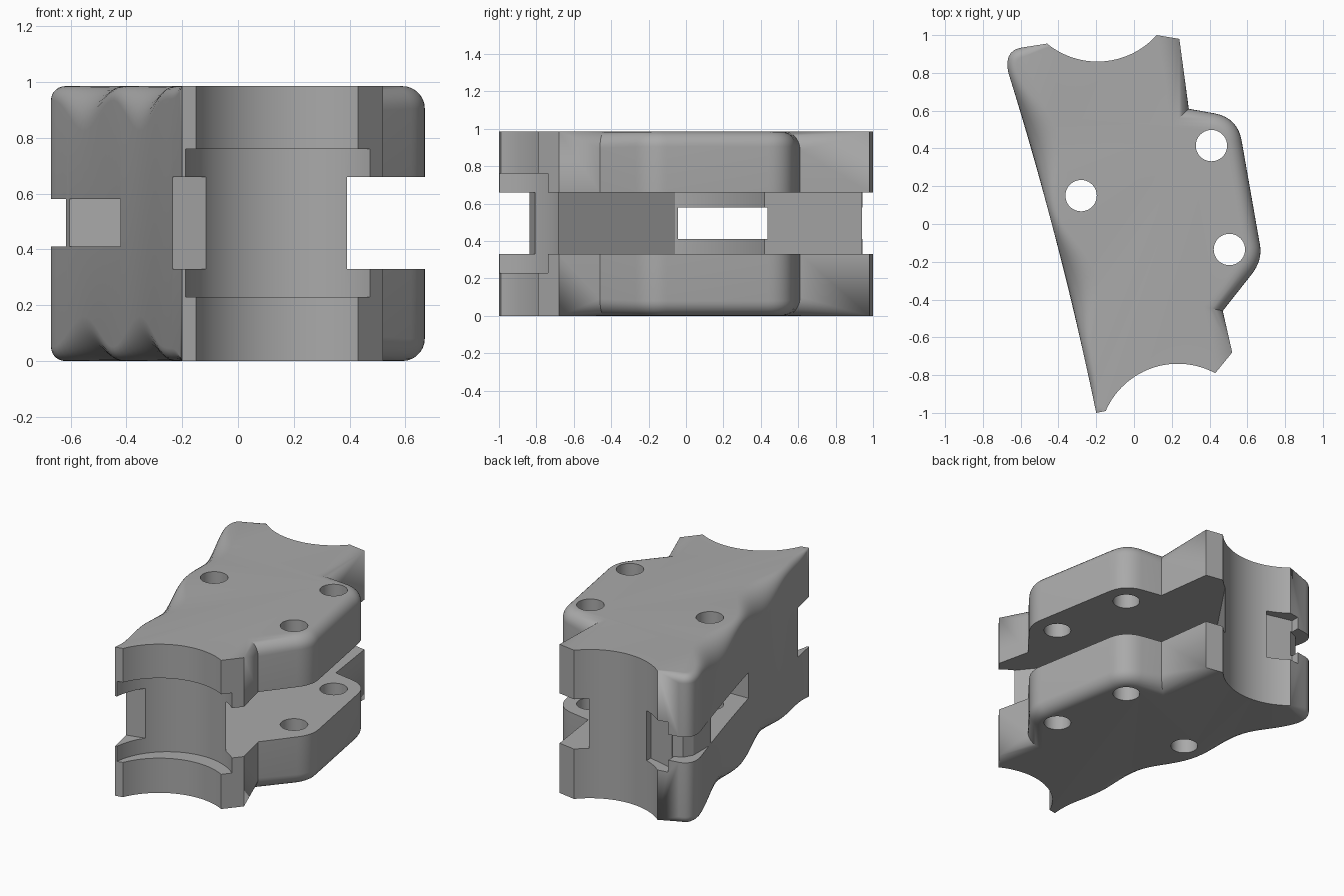
import bpy, bmesh, math
from mathutils import Vector

if "Cube" in bpy.data.objects:
    bpy.data.objects.remove(bpy.data.objects["Cube"])

HEIGHT = 0.985
STEPS = 7

grey = bpy.data.materials.new("plain grey")
grey.use_nodes = True
grey.diffuse_color = (0.4, 0.4, 0.4, 1)
grey.node_tree.nodes["Principled BSDF"].inputs["Base Color"].default_value = (0.4, 0.4, 0.4, 1)


def make_object(name, bm):
    bmesh.ops.recalc_face_normals(bm, faces=bm.faces)
    mesh = bpy.data.meshes.new(name)
    bm.to_mesh(mesh)
    bm.free()
    mesh.materials.append(grey)
    obj = bpy.data.objects.new(name, mesh)
    bpy.context.collection.objects.link(obj)
    return obj


def prism(name, points, z0, z1):
    bm = bmesh.new()
    face = bm.faces.new([bm.verts.new((x, y, z0)) for x, y in points])
    top = bmesh.ops.extrude_face_region(bm, geom=[face])["geom"]
    bmesh.ops.translate(bm, vec=(0, 0, z1 - z0),
                        verts=[v for v in top if isinstance(v, bmesh.types.BMVert)])
    return make_object(name, bm)


def circle(cx, cy, r, n):
    return [(cx + r * math.cos(2 * math.pi * i / n), cy + r * math.sin(2 * math.pi * i / n))
            for i in range(n)]


def arc(start, mid, end, n):
    """Circular arc through three points."""
    a, b, c = (Vector(p) for p in (start, mid, end))
    d = 2 * (a.x * (b.y - c.y) + b.x * (c.y - a.y) + c.x * (a.y - b.y))
    aa, bb, cc = a.dot(a), b.dot(b), c.dot(c)
    o = Vector(((aa * (b.y - c.y) + bb * (c.y - a.y) + cc * (a.y - b.y)) / d,
                (aa * (c.x - b.x) + bb * (a.x - c.x) + cc * (b.x - a.x)) / d))
    sweep = (c - o).angle_signed(a - o)
    t0 = math.atan2(a.y - o.y, a.x - o.x)
    r = (a - o).length
    return [(o.x + r * math.cos(t0 + sweep * i / n), o.y + r * math.sin(t0 + sweep * i / n), 0)
            for i in range(n + 1)]


def corner(before, tip, after, fillet, n=8):
    """Rounded plan corner, as a quadratic curve."""
    a, b, c = Vector(before), Vector(tip), Vector(after)
    pts = [a * (1 - t) ** 2 + b * 2 * t * (1 - t) + c * t * t for t in (i / n for i in range(n + 1))]
    return [(p.x, p.y, fillet) for p in pts]


def left_edge(n=40):
    """Gently bowed edge whose fillet swells twice along its length."""
    pts = []
    for i in range(1, n + 1):
        y = 0.8 - 1.8 * i / n
        swell = 0.05 + 0.11 * math.sin(math.pi * (y - 0.05) / 0.75) ** 2
        pts.append((-0.435 - 0.264 * y - 0.029 * y * y, y, swell * min(1, (y + 1) / 0.3)))
    return pts


# Plan outline, counter-clockwise, each point with its fillet radius
outline = arc((-0.15, -0.99), (0.22, -0.74), (0.43, -0.79), 28)
outline += [(0.52, -0.68, 0), (0.47, -0.46, 0.09)]
outline += corner((0.62, -0.27), (0.685, -0.19), (0.665, -0.10), 0.08)
outline += corner((0.57, 0.44), (0.55, 0.56), (0.43, 0.585), 0.08)
outline += [(0.29, 0.61, 0.1), (0.24, 0.98, 0)]
outline += arc((0.12, 1.0), (-0.20, 0.86), (-0.46, 0.955), 28)
outline += corner((-0.60, 0.933), (-0.69, 0.915), (-0.665, 0.80), 0.05)
outline += left_edge()


def inward(i):
    """Mitred inward direction at an outline point."""
    p, q, r = (Vector(outline[(i + k) % len(outline)][:2]) for k in (-1, 0, 1))
    d1, d2 = (q - p).normalized(), (r - q).normalized()
    n1, n2 = Vector((-d1.y, d1.x)), Vector((-d2.y, d2.x))
    return (n1 + n2) / max(0.6, 1 + n1.dot(n2))


# Body: stacked rings give the variable fillets at bottom and top
bm = bmesh.new()
dirs = [inward(i) for i in range(len(outline))]
rings = []
angles = [math.pi / 2 * i / STEPS for i in range(STEPS + 1)]
for top, seq in ((False, angles[::-1]), (True, angles)):
    for t in seq:
        ring = []
        for (x, y, r), d in zip(outline, dirs):
            inset, drop = r * (1 - math.cos(t)), r * (1 - math.sin(t))
            z = HEIGHT - drop if top else drop
            ring.append(bm.verts.new((x + d.x * inset, y + d.y * inset, z)))
        rings.append(ring)
count = len(outline)
for low, high in zip(rings, rings[1:]):
    for i in range(count):
        j = (i + 1) % count
        bm.faces.new((low[i], low[j], high[j], high[i]))
bm.faces.new(rings[0][::-1])
bm.faces.new(rings[-1])
bmesh.ops.remove_doubles(bm, verts=bm.verts, dist=0.0002)
body = make_object("clamp_body", bm)

# Cutters
cutters = [
    # wide slot open to one side
    prism("side_slot", [(0.70, -1.07), (0.9, -1.07), (0.9, 1.2), (0.23, 1.2), (0.05, 0.935),
                        (-0.30, 0.42), (-0.13, 0.16), (-0.11, -0.06), (0.38, -0.67)], 0.33, 0.66),
    # deeper round band in the front saddle
    prism("front_band", circle(0.21, -1.04, 0.4, 96), 0.23, 0.76),
    # notch through the front tip
    prism("front_notch", [(-0.4, -1.1), (-0.09, -1.1), (-0.09, -0.80), (-0.25, -0.84),
                          (-0.4, -0.88)], 0.33, 0.66),
    # notch at the end of the back saddle
    prism("back_notch", [(-0.33, 1.1), (-0.33, 0.84), (-0.53, 0.89), (-0.53, 1.1)], 0.33, 0.66),
    # narrow groove round the back corner
    prism("corner_groove", [(-0.52, 1.1), (-0.52, 0.885), (-0.58, 0.86), (-0.615, 0.80),
                            (-0.615, 0.64), (-0.8, 0.64), (-0.8, 1.1)], 0.41, 0.58),
    # window through the long edge into the slot
    prism("edge_window", [(-0.8, -0.06), (-0.35, -0.05), (0.0, -0.04), (0.0, 0.32), (-0.2, 0.32),
                          (-0.42, 0.6), (-0.8, 0.6)], 0.41, 0.58),
]
# bolt holes
for x, y in ((0.41, 0.415), (0.505, -0.135), (-0.28, 0.15)):
    cutters.append(prism("bolt_hole", circle(x, y, 0.083, 40), -0.1, 1.1))

bpy.context.view_layer.objects.active = body
for cutter in cutters:
    cutter.hide_render = True
    mod = body.modifiers.new(cutter.name, "BOOLEAN")
    mod.operation = "DIFFERENCE"
    mod.solver = "EXACT"
    mod.object = cutter
    bpy.ops.object.modifier_apply(modifier=mod.name)
for cutter in cutters:
    bpy.data.objects.remove(cutter)

bpy.ops.object.select_all(action="DESELECT")
body.select_set(True)
bpy.ops.object.shade_smooth_by_angle(angle=math.radians(30))
